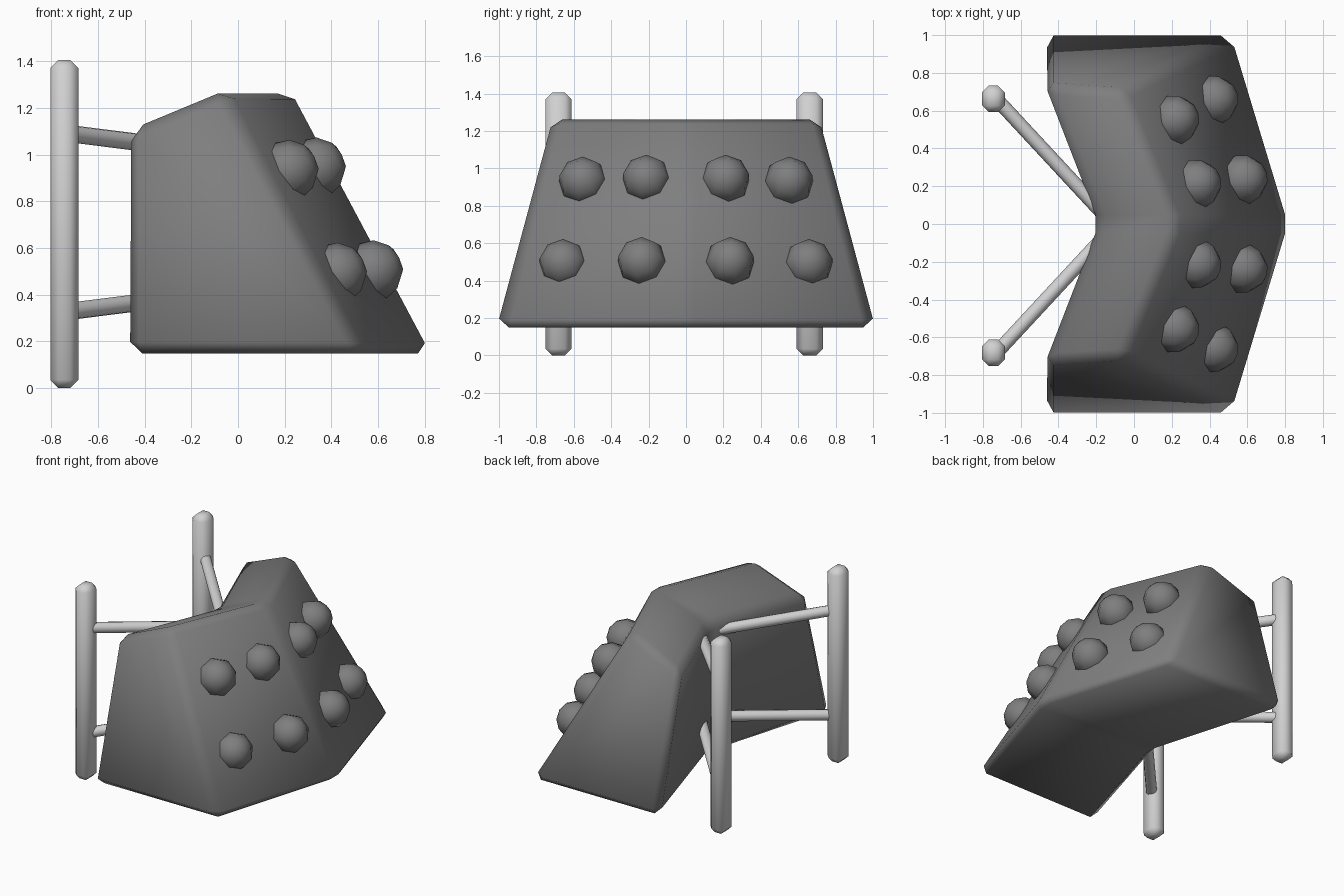
import bpy, bmesh, math
from mathutils import Vector

if "Cube" in bpy.data.objects:
    bpy.data.objects.remove(bpy.data.objects["Cube"])


def material(name, v):
    m = bpy.data.materials.new(name)
    m.diffuse_color = (v, v, v, 1)
    m.use_nodes = True
    m.node_tree.nodes["Principled BSDF"].inputs["Base Color"].default_value = m.diffuse_color
    return m


DARK = material("dark grey", 0.21)
PALE = material("pale grey", 0.64)


def finish(name, bm, mat, angle=None):
    bmesh.ops.recalc_face_normals(bm, faces=bm.faces)
    me = bpy.data.meshes.new(name)
    bm.to_mesh(me)
    bm.free()
    me.materials.append(mat)
    for p in me.polygons:
        p.use_smooth = True
    ob = bpy.data.objects.new(name, me)
    bpy.context.collection.objects.link(ob)
    if angle:
        bpy.ops.object.select_all(action='DESELECT')
        ob.select_set(True)
        bpy.context.view_layer.objects.active = ob
        bpy.ops.object.shade_smooth_by_angle(angle=math.radians(angle))
    return ob


# chevron body: three sections lofted along y, all edges chamfered
end = [(0.54, 1.012, 0.148), (-0.058, 0.71, 1.282), (-0.476, 0.735, 1.108), (-0.476, 1.012, 0.148)]
mid = [(0.838, 0, 0.148), (0.24, 0, 1.282), (-0.185, 0, 1.105), (-0.185, 0, 0.148)]
bm = bmesh.new()
rings = [[bm.verts.new((x, -y, z)) for x, y, z in end],
         [bm.verts.new(p) for p in mid],
         [bm.verts.new(p) for p in end]]
for a, b in zip(rings, rings[1:]):
    for i in range(4):
        j = (i + 1) % 4
        bm.faces.new((a[i], a[j], b[j], b[i]))
bm.faces.new(rings[0])
bm.faces.new(rings[2])
bmesh.ops.recalc_face_normals(bm, faces=bm.faces)
bmesh.ops.bevel(bm, geom=bm.edges[:], offset=0.05, offset_type='OFFSET', segments=1,
                profile=0.5, affect='EDGES', clamp_overlap=True)
for v in bm.verts:
    if 0.9 < abs(v.co.y) < 0.98 and v.co.z < 0.3:
        v.co.y -= math.copysign(0.016, v.co.y)
finish("body", bm, DARK)

# rounded knobs sunk in the sloped front faces
for s in (-1, 1):
    side = "left" if s < 0 else "right"
    for n, (x, y, z) in enumerate([(0.33, 0.21, 0.94), (0.213, 0.55, 0.93),
                                   (0.575, 0.235, 0.50), (0.42, 0.655, 0.49)]):
        bm = bmesh.new()
        bmesh.ops.create_uvsphere(bm, u_segments=8, v_segments=6, radius=0.133)
        ob = finish(f"{side}_knob_{n + 1}", bm, DARK)
        ob.location = (x, s * y, z)
        normal = Vector((1, s * 0.285, 0.53))
        ob.rotation_euler = normal.to_track_quat('Z', 'Y').to_euler()


# round bar between two points
def bar(name, a, b, r):
    a, b = Vector(a), Vector(b)
    bm = bmesh.new()
    bmesh.ops.create_cone(bm, cap_ends=True, segments=12, radius1=r, radius2=r,
                          depth=(b - a).length)
    ob = finish(name, bm, PALE, 40)
    ob.location = (a + b) / 2
    ob.rotation_euler = (b - a).to_track_quat('Z', 'Y').to_euler()


for s, post_y in ((-1, -0.682), (1, 0.662)):
    side = "left" if s < 0 else "right"
    # chamfered upright post
    bm = bmesh.new()
    bmesh.ops.create_cube(bm, size=1)
    for v in bm.verts:
        v.co = Vector((v.co.x * 0.12 - 0.744, v.co.y * 0.14 + post_y, v.co.z * 1.405 + 0.7025))
    bmesh.ops.bevel(bm, geom=bm.edges[:], offset=0.035, offset_type='OFFSET',
                    segments=1, profile=0.5, affect='EDGES')
    finish(f"{side}_post", bm, PALE)
    # braces from the post to the middle of the back
    y0, y1 = post_y - s * 0.02, post_y - s * 0.602
    bar(f"{side}_upper_brace", (-0.71, y0, 1.088), (-0.17, y1, 1.02), 0.037)
    bar(f"{side}_lower_brace", (-0.71, y0, 0.33), (-0.17, y1, 0.398), 0.037)
